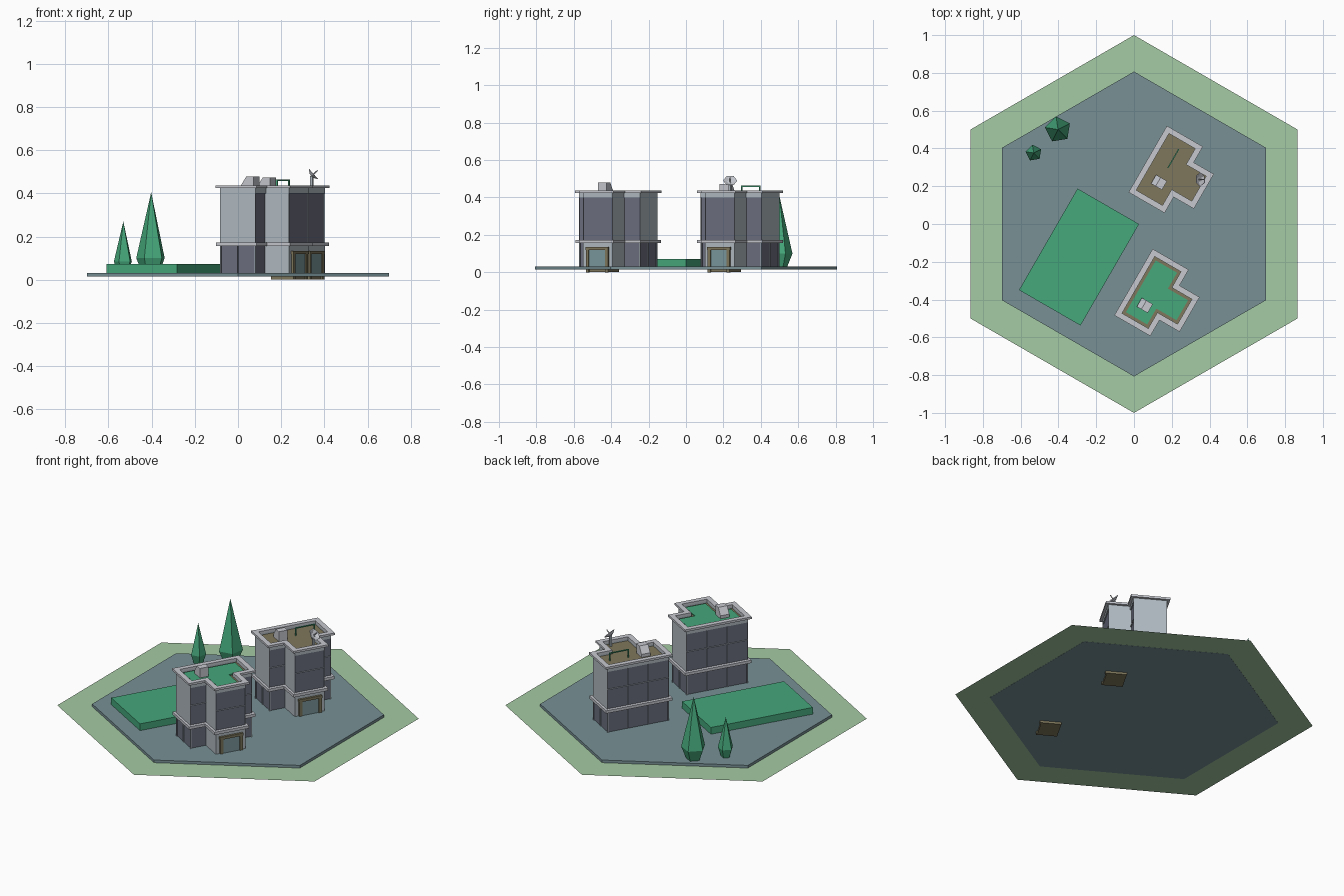
import bpy, bmesh
from math import radians, cos, sin, pi
from mathutils import Matrix, Vector

cube = bpy.data.objects.get("Cube")
if cube:
    bpy.data.objects.remove(cube, do_unlink=True)


def material(name, hex_code):
    srgb = [int(hex_code[i:i + 2], 16) / 255 for i in (0, 2, 4)]
    col = [c / 12.92 if c < 0.04 else ((c + 0.055) / 1.055) ** 2.4 for c in srgb] + [1]
    m = bpy.data.materials.new(name)
    m.use_nodes = True
    m.diffuse_color = col
    m.node_tree.nodes["Principled BSDF"].inputs["Base Color"].default_value = col
    return m


MEADOW = material("pale meadow green", "A5CBA5")
PAVING = material("slate paving", "789196")
WALL = material("blue grey wall", "B2BCC3")
TRIM = material("pale trim", "C6C9D0")
GLASS = material("dark window", "6C7080")
BROWN = material("olive brown", "7F775C")
DOOR = material("door glass", "7B989D")
GREEN = material("leaf green", "45A87B")

TURN = radians(-30)


def finish(bm, name, mats, loc=(0, 0), turn=0.0):
    me = bpy.data.meshes.new(name)
    bm.to_mesh(me)
    bm.free()
    for m in mats:
        me.materials.append(m)
    ob = bpy.data.objects.new(name, me)
    ob.location = (loc[0], loc[1], 0)
    ob.rotation_euler.z = turn
    bpy.context.collection.objects.link(ob)
    return ob


def prism(name, pts, z0, z1, mat, loc=(0, 0), turn=0.0):
    bm = bmesh.new()
    face = bm.faces.new([bm.verts.new((x, y, z0)) for x, y in pts])
    if z1 > z0:
        res = bmesh.ops.extrude_face_region(bm, geom=[face], use_keep_orig=True)
        top = [v for v in res["geom"] if isinstance(v, bmesh.types.BMVert)]
        bmesh.ops.translate(bm, verts=top, vec=(0, 0, z1 - z0))
        bmesh.ops.recalc_face_normals(bm, faces=bm.faces)
    return finish(bm, name, [mat], loc, turn)


def ring(name, outer, inner, z0, z1, mat, loc, turn):
    bm = bmesh.new()
    loops = [[bm.verts.new((x, y, z)) for x, y in pts]
             for pts, z in ((outer, z0), (outer, z1), (inner, z1), (inner, z0))]
    n = len(outer)
    for k in range(4):
        a, b = loops[k], loops[(k + 1) % 4]
        for i in range(n):
            j = (i + 1) % n
            bm.faces.new((a[i], a[j], b[j], b[i]))
    return finish(bm, name, [mat], loc, turn)


def rect(u0, u1, v0, v1):
    return [(u0, v0), (u1, v0), (u1, v1), (u0, v1)]


def hexagon(r):
    return [(r * cos(pi / 6 + i * pi / 3), r * sin(pi / 6 + i * pi / 3)) for i in range(6)]


# Ground
prism("meadow", hexagon(1.0), 0.0148, 0.0148, MEADOW)
prism("paving_slab", hexagon(0.807), 0.014, 0.031, PAVING)
prism("lawn_block", rect(-0.188, 0.188, -0.31, 0.31), 0.031, 0.072, GREEN, (-0.291, -0.175), TURN)


# Trees: five sided, pinched at the foot and pointed at the top
def tree(name, loc, r, widest, height):
    bm = bmesh.new()
    rows = [[bm.verts.new((rad * cos(radians(27 + 72 * i)), rad * sin(radians(27 + 72 * i)), z))
             for i in range(5)] for rad, z in ((r * 0.6, 0.03), (r, widest))]
    tip = bm.verts.new((0, 0, height))
    bm.faces.new(rows[0][::-1])
    for i in range(5):
        j = (i + 1) % 5
        bm.faces.new((rows[0][i], rows[0][j], rows[1][j], rows[1][i]))
        bm.faces.new((rows[1][i], rows[1][j], tip))
    finish(bm, name, [GREEN], loc)


tree("large_tree", (-0.402, 0.5), 0.07, 0.1, 0.405)
tree("small_tree", (-0.531, 0.376), 0.044, 0.085, 0.27)

# Buildings share a T-shaped plan: a long block with a wing on its entrance side
U, V, WU, WV = 0.095, 0.188, 0.218, 0.091
FLOORS = (0.03, 0.165, 0.292, 0.426)


def plan(d=0.0):
    u, v, wu, wv = U + d, V + d, WU + d, WV + d
    return [(-u, -v), (u, -v), (u, -wv), (wu, -wv), (wu, wv), (u, wv), (u, v), (-u, v)]


# Windows per side of the plan: (columns, glazed floors)
SIDES = [(2, (0,)), (1, (0, 1, 2)), (1, ()), (1, (1, 2)),
         (1, ()), (1, (0, 1, 2)), (2, (0,)), (3, (0, 1, 2))]


def walls(name, loc):
    bm = bmesh.new()
    glazed = []
    pts = [Vector(p) for p in plan()]
    for i, (cols, lit) in enumerate(SIDES):
        a, b = pts[i], pts[(i + 1) % 8]
        for f in range(3):
            for c in range(cols):
                p, q = a.lerp(b, c / cols), a.lerp(b, (c + 1) / cols)
                z0, z1 = FLOORS[f], FLOORS[f + 1]
                face = bm.faces.new([bm.verts.new((w.x, w.y, z)) for w, z in
                                     ((p, z0), (q, z0), (q, z1), (p, z1))])
                if f in lit:
                    glazed.append(face)
    bmesh.ops.inset_individual(bm, faces=glazed, thickness=0.012, depth=0)
    bmesh.ops.inset_individual(bm, faces=glazed, thickness=0.0005, depth=-0.006)
    for face in glazed:
        face.material_index = 1
    finish(bm, name, [WALL, GLASS], loc, TURN)


def stair_hut(name, loc, base):
    # Side profile with a sloping back, extruded across
    profile = [(-0.03, 0), (0.037, 0), (0.037, 0.06), (-0.002, 0.06), (-0.03, 0.02)]
    bm = bmesh.new()
    face = bm.faces.new([bm.verts.new((u, -0.104, base + h)) for u, h in profile])
    res = bmesh.ops.extrude_face_region(bm, geom=[face], use_keep_orig=True)
    bmesh.ops.translate(bm, vec=(0, 0.054, 0),
                        verts=[g for g in res["geom"] if isinstance(g, bmesh.types.BMVert)])
    bmesh.ops.recalc_face_normals(bm, faces=bm.faces)
    finish(bm, name, [TRIM], loc, TURN)


def building(tag, loc, garden):
    def part(name, pts, z0, z1, mat):
        prism(f"{tag}_{name}", pts, z0, z1, mat, loc, TURN)

    walls(f"{tag}_walls", loc)
    part("ledge", plan(0.014), 0.156, 0.173, TRIM)
    ring(f"{tag}_parapet_foot", plan(0), plan(-0.015), 0.4, 0.424, WALL, loc, TURN)
    ring(f"{tag}_parapet", plan(0.015), plan(-0.015), 0.424, 0.437, TRIM, loc, TURN)
    part("roof", plan(-0.012), 0.4, 0.414, BROWN)
    if garden:
        part("roof_garden", plan(-0.03), 0.414, 0.421, GREEN)
    stair_hut(f"{tag}_stair_hut", loc, 0.419 if garden else 0.413)

    # Entrance: deep base, frame of two jambs and a lintel, glass door
    part("entrance_base", rect(0.11, 0.222, -0.068, 0.068), 0.001, 0.128, BROWN)
    for side, s in (("left", 1), ("right", -1)):
        v = sorted((s * 0.05, s * 0.068))
        part(f"door_jamb_{side}", rect(0.222, 0.229, *v), 0.0, 0.133, BROWN)
    part("door_lintel", rect(0.215, 0.231, -0.07, 0.07), 0.118, 0.134, BROWN)
    part("door_glass", rect(0.222, 0.2235, -0.05, 0.05), 0.031, 0.118, DOOR)


building("garden_house", (0.0926, -0.3625), True)
TALL = (0.168, 0.289)
building("dish_house", TALL, False)

# Pipe rail on the plain roof
prism("rail_bar", rect(0.003, 0.009, 0.012, 0.128), 0.457, 0.463, GREEN, TALL, TURN)
for i, v in enumerate((0.012, 0.122)):
    prism(f"rail_post_{i}", rect(0.003, 0.009, v, v + 0.006), 0.413, 0.457, GREEN, TALL, TURN)

# Satellite dish: six-sided bowl tipped up toward +x, on a post
bm = bmesh.new()
bmesh.ops.create_cone(bm, cap_ends=True, segments=6, radius1=0.014, radius2=0.038, depth=0.014)
front = max(bm.faces, key=lambda f: f.calc_center_median().z)
bmesh.ops.inset_individual(bm, faces=[front], thickness=0.004, depth=0)
bmesh.ops.inset_individual(bm, faces=[front], thickness=0.018, depth=-0.009)
bmesh.ops.create_cone(bm, cap_ends=True, segments=5, radius1=0.003, radius2=0.003, depth=0.034,
                      matrix=Matrix.Translation((0, 0, 0.015)))
bmesh.ops.transform(bm, verts=bm.verts, matrix=Matrix.Translation((0, 0, 0.485))
                    @ Matrix.Rotation(radians(48), 4, 'Y'))
finish(bm, "satellite_dish", [TRIM], (0.345, 0.236))
prism("dish_post", rect(-0.006, 0.006, -0.006, 0.006), 0.413, 0.48, WALL, (0.342, 0.236), TURN)
